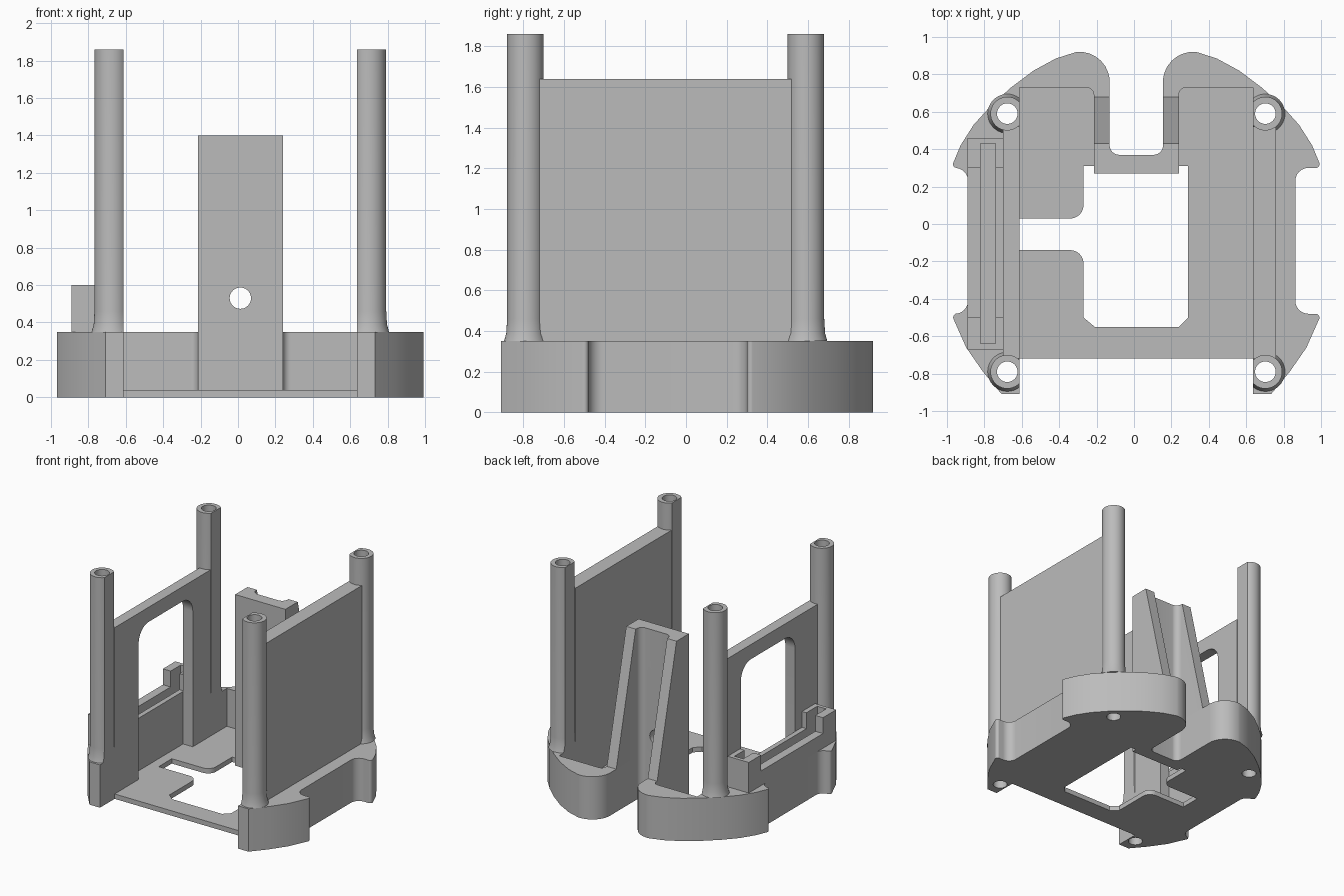
import bpy, bmesh, math
from mathutils import Vector

if "Cube" in bpy.data.objects:
    bpy.data.objects.remove(bpy.data.objects["Cube"], do_unlink=True)

GREY = bpy.data.materials.new("plain grey")
GREY.use_nodes = True
GREY.diffuse_color = (0.5, 0.5, 0.5, 1)
GREY.node_tree.nodes["Principled BSDF"].inputs["Base Color"].default_value = GREY.diffuse_color

MID = 0.0125     # mirror line of the two halves
INNER = 0.625    # half width of the inner bay
FLOOR, RIM, TOP = 0.04, 0.35, 1.86
BACK, FRONT = 0.59, -0.79   # post rows
parts = []


def finish(name, bm):
    bmesh.ops.recalc_face_normals(bm, faces=bm.faces)
    mesh = bpy.data.meshes.new(name)
    bm.to_mesh(mesh)
    bm.free()
    mesh.materials.append(GREY)
    ob = bpy.data.objects.new(name, mesh)
    bpy.context.collection.objects.link(ob)
    parts.append(ob)
    return ob


def rounded(points, steps=8):
    """Fillet every point that carries a radius as third value."""
    out = []
    for i, p in enumerate(points):
        here = Vector(p[:2])
        if len(p) < 3:
            out.append(here)
            continue
        a = (Vector(points[i - 1][:2]) - here).normalized()
        b = (Vector(points[(i + 1) % len(points)][:2]) - here).normalized()
        half = a.angle(b) / 2
        centre = here + (a + b).normalized() * p[2] / math.sin(half)
        start = here + a * p[2] / math.tan(half) - centre
        end = here + b * p[2] / math.tan(half) - centre
        for k in range(steps + 1):
            t = k / steps
            out.append(centre + (start * (1 - t) + end * t).normalized() * p[2])
    return out


def extrude(name, points, lo, hi, axis="z"):
    bm = bmesh.new()
    place = (lambda p: (p[0], p[1], lo)) if axis == "z" else (lambda p: (lo, p[0], p[1]))
    face = bm.faces.new([bm.verts.new(place(p)) for p in rounded(points)])
    moved = bmesh.ops.extrude_face_region(bm, geom=[face])["geom"]
    shift = (0, 0, hi - lo) if axis == "z" else (hi - lo, 0, 0)
    bmesh.ops.translate(bm, vec=shift, verts=[v for v in moved if isinstance(v, bmesh.types.BMVert)])
    return finish(name, bm)


def box(name, x, y, z):
    return extrude(name, [(x[0], y[0]), (x[1], y[0]), (x[1], y[1]), (x[0], y[1])], *z)


def lathe(name, profile, x, y):
    bm = bmesh.new()
    verts = [bm.verts.new((x + r, y, z)) for r, z in profile]
    edges = [bm.edges.new((verts[i - 1], verts[i])) for i in range(len(verts))]
    bmesh.ops.spin(bm, geom=verts + edges, cent=(x, y, 0), axis=(0, 0, 1),
                   angle=math.tau, steps=40, use_merge=True)
    bmesh.ops.remove_doubles(bm, verts=bm.verts, dist=1e-4)
    return finish(name, bm)


def cut(ob, *cutters):
    for c in cutters:
        mod = ob.modifiers.new("cut", "BOOLEAN")
        mod.operation, mod.solver, mod.object = "DIFFERENCE", "EXACT", c
        c.hide_render = True
    bpy.context.view_layer.update()
    baked = bpy.data.meshes.new_from_object(ob.evaluated_get(bpy.context.evaluated_depsgraph_get()))
    ob.modifiers.clear()
    ob.data = baked
    for c in cutters:
        parts.remove(c)
        bpy.data.objects.remove(c, do_unlink=True)


def half(recess):
    """One side of the base outline, from front to the rear notch."""
    return [(INNER, -.91), (.72, -.91), (.82, -.79), (.91, -.66), (.99, -.48, .02),
            (recess, -.48, .07), (recess, .3, .07), (.99, .3, .02), (.94, .42),
            (.87, .53), (.78, .63), (.67, .73), (.55, .82), (.43, .885), (.32, .92),
            (.1425, .92, .16), (.1425, .37, .05)]


def two_sided(right, left):
    return [(MID + p[0], *p[1:]) for p in right] + [(MID - p[0], *p[1:]) for p in reversed(left)]


def hole(x, y, radius):
    bm = bmesh.new()
    bmesh.ops.create_cone(bm, cap_ends=True, segments=40, radius1=radius, radius2=radius, depth=4)
    bmesh.ops.translate(bm, vec=(x, y, 0), verts=bm.verts)
    return finish("hole_cutter", bm)


posts = [(MID + s * .69, y) for s in (-1, 1) for y in (FRONT, BACK)]

# Base tray with open front, floor opening and post holes
base = extrude("base", two_sided(half(.85), half(.90)), 0, RIM)
bay = [(INNER, -1.2), (INNER, .73), (.2275, .73, .04), (.2275, .27)]
opening = [(-.62, -.14), (-.27, -.14, .07), (-.27, -.5), (-.21, -.55), (.24, -.55), (.29, -.5),
           (.29, .31), (.24, .31), (.24, .27), (-.215, .27), (-.215, .31), (-.27, .31),
           (-.27, .03, .07), (-.62, .03)]
cut(base,
    extrude("bay_cutter", two_sided(bay, bay), FLOOR, 1),
    box("front_cutter", (MID - INNER, MID + INNER), (-1.2, -.72), (-1, 1)),
    extrude("floor_cutter", opening, -1, 1),
    box("window_foot_cutter", (-.70, -.6), (-.41, .29), (FLOOR, 1)),
    *[hole(x, y, .055) for x, y in posts])

# Four tubular posts, flared at the foot and flattened on the inner side
for x, y in posts:
    name = ("front" if y < 0 else "back") + ("_left" if x > 0 else "_right") + "_post"
    post = lathe(name, [(.055, RIM), (.105, RIM), (.094, .39), (.09, .46), (.09, TOP), (.055, TOP)], x, y)
    cut(post, box("flat_cutter", (MID - INNER, MID + INNER), (-2, 2), (-1, 3)))

# Side walls between the posts
lo, hi = FRONT + .07, BACK - .07
extrude("left_wall", [(lo, RIM), (hi, RIM), (hi, 1.64), (lo, 1.64)], MID + INNER, .76, "x")
extrude("right_wall", [(lo, RIM), (-.41, RIM), (-.41, 1.28, .13), (.29, 1.28, .13), (.29, RIM),
                       (hi, RIM), (hi, 1.4), (lo, 1.4)], -.70, MID - INNER, "x")

# Slotted rail with two raised end brackets, outside the window
rail = extrude("slotted_rail", [(-.67, RIM), (.46, RIM), (.46, .6), (.3, .6), (.3, .47),
                                (-.5, .47), (-.5, .6), (-.67, .6)], -.89, -.70, "x")
cut(rail, box("slot_cutter", (-.82, -.74), (-.64, .43), (.4, 1)))

# Rear channel tower with tapering flanges and a round hole
channel = [(.2275, .27), (.2275, .68), (.1425, .68), (.1425, .37, .05)]
tower = extrude("rear_tower", two_sided(channel, channel), RIM, 1.4)
taper = extrude("taper_cutter", [(.68, RIM), (1, RIM), (1, 1.5), (.406, 1.5)], -1, 1, "x")
bore = hole(0, 0, .057)
bore.rotation_euler.x = math.pi / 2
bore.location = (MID, 0, .53)
cut(tower, taper, bore)

for ob in parts:
    ob.select_set(True)
bpy.context.view_layer.objects.active = base
bpy.ops.object.shade_smooth_by_angle(angle=math.radians(30))
